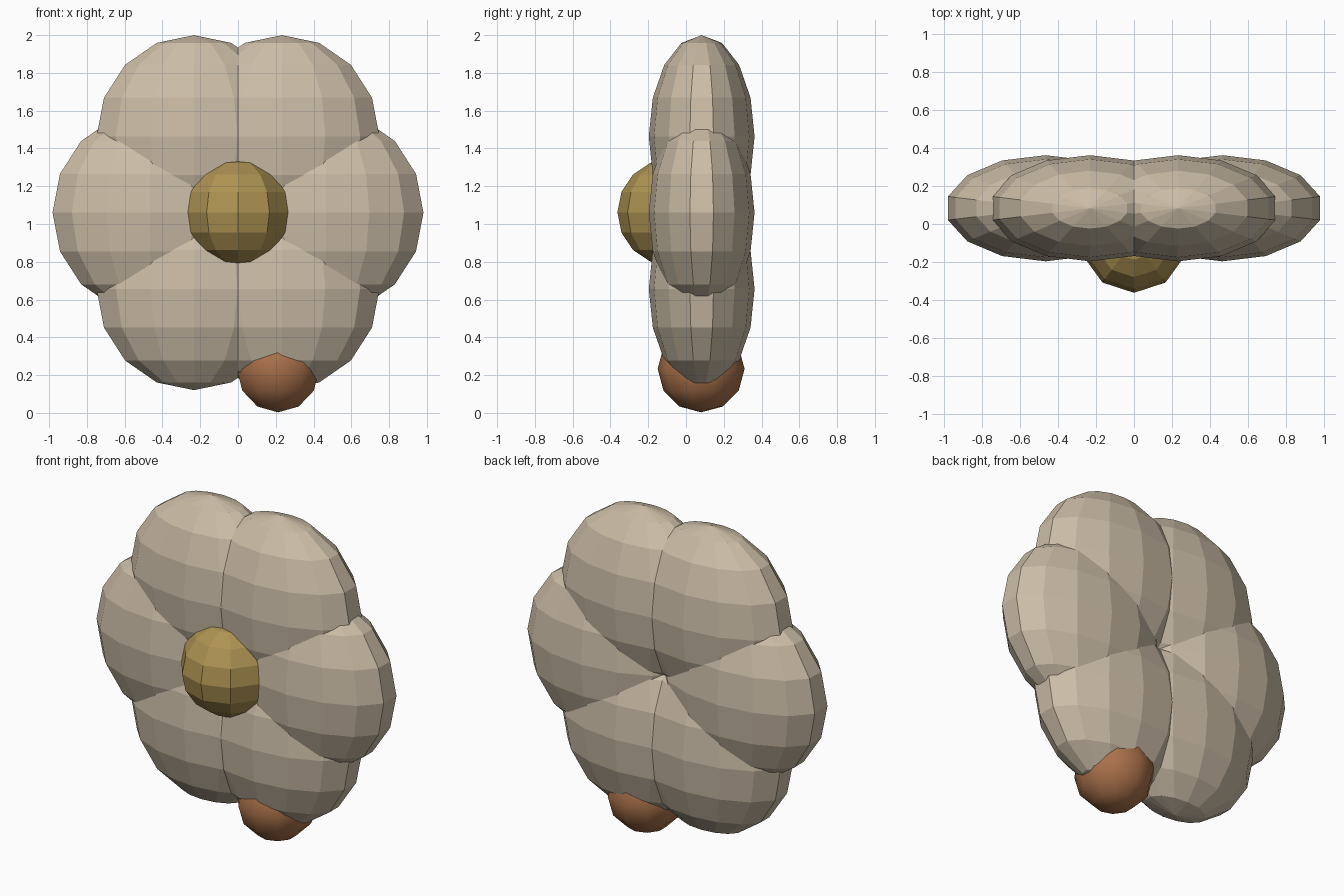
import bpy
import math

if "Cube" in bpy.data.objects:
    bpy.data.objects.remove(bpy.data.objects["Cube"])


def material(name, rgb):
    m = bpy.data.materials.new(name)
    m.diffuse_color = (*rgb, 1.0)
    m.use_nodes = True
    m.node_tree.nodes["Principled BSDF"].inputs["Base Color"].default_value = m.diffuse_color
    return m


def ball(name, loc, radii, segments, rings, mat, smooth=False):
    """Faceted ellipsoid with its poles along z."""
    bpy.ops.mesh.primitive_uv_sphere_add(
        segments=segments, ring_count=rings, radius=1, location=loc)
    ob = bpy.context.object
    ob.name = name
    ob.scale = radii
    bpy.ops.object.transform_apply(location=False, rotation=False, scale=True)
    ob.data.materials.append(mat)
    if smooth:
        bpy.ops.object.shade_smooth()
    else:
        bpy.ops.object.shade_flat()
    return ob


cream = material("petal_cream", (0.60, 0.51, 0.385))
gold = material("centre_gold", (0.42, 0.29, 0.085))
brown = material("stem_brown", (0.40, 0.165, 0.07))

HUB_Z = 1.06      # height of the flower centre
PETAL_Y = 0.083   # petals sit behind the centre
REACH = 0.466     # centre to petal middle

# Six overlapping petals around the centre
for i in range(6):
    a = math.radians(60 * i)
    ball(f"petal_{i + 1}",
         (REACH * math.cos(a), PETAL_Y, HUB_Z + REACH * math.sin(a)),
         (0.529, 0.28, 0.536), 14, 8, cream)

# Raised flower centre
ball("flower_centre", (0, -0.08, HUB_Z + 0.002), (0.283, 0.283, 0.283), 10, 8, gold)

# Round knob under the lower right petal
ball("stem_knob", (0.212, 0.08, 0.233), (0.23, 0.23, 0.23), 10, 6, brown, smooth=True)
